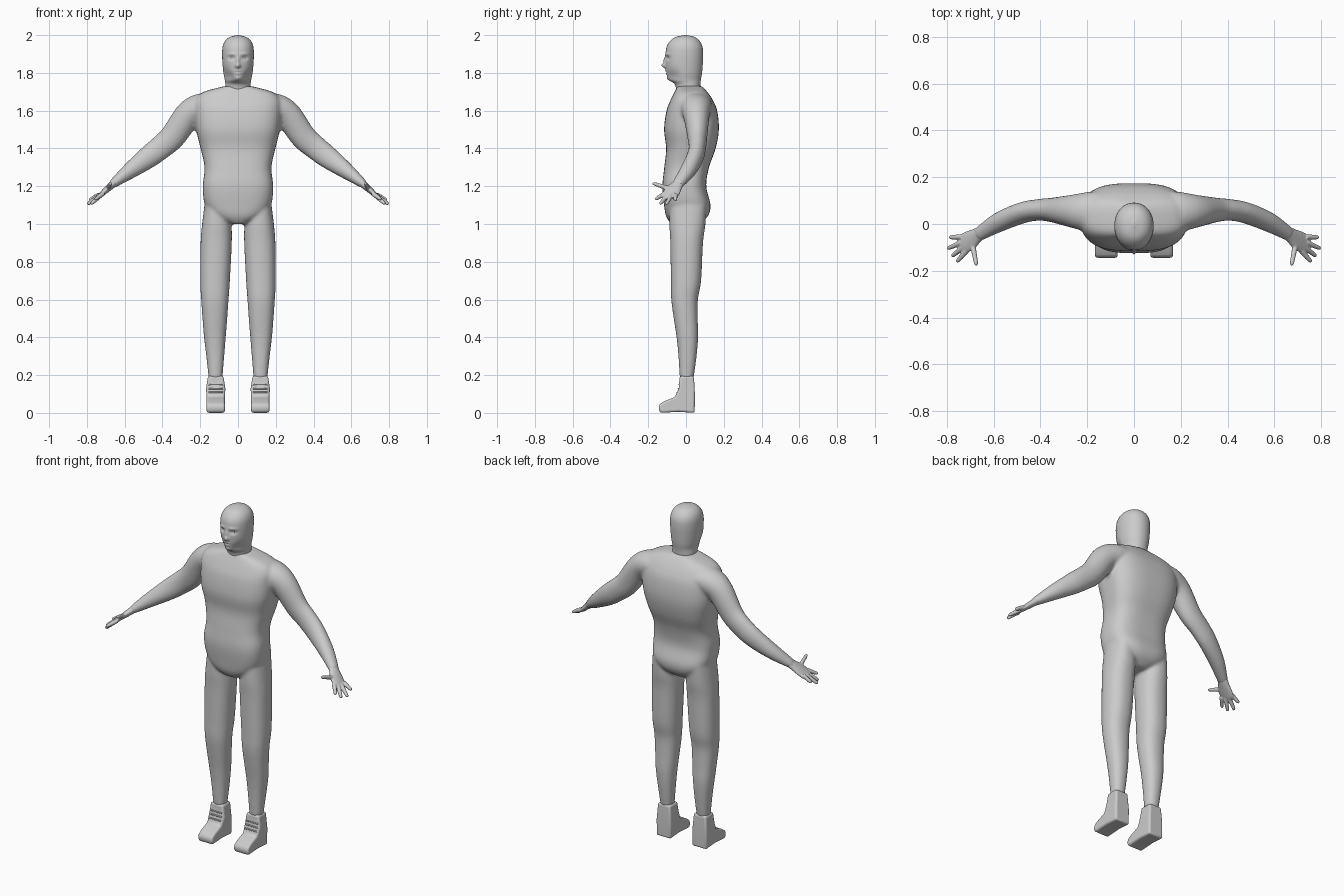
import bpy, bmesh, math
from mathutils import Vector

if "Cube" in bpy.data.objects:
    bpy.data.objects.remove(bpy.data.objects["Cube"])


def catmull(keys, steps):
    """Smoothly interpolate tuples of numbers."""
    out = []
    for i in range(len(keys) - 1):
        p0, p1 = keys[max(i - 1, 0)], keys[i]
        p2, p3 = keys[i + 1], keys[min(i + 2, len(keys) - 1)]
        for s in range(steps):
            t = s / steps
            out.append([0.5 * (2 * b + (c - a) * t + (2 * a - 5 * b + 4 * c - d) * t * t
                               + (3 * b - a - 3 * c + d) * t ** 3)
                        for a, b, c, d in zip(p0, p1, p2, p3)])
    out.append(list(keys[-1]))
    return out


def skin(bm, rings):
    """Bridge rings of points and cap both ends."""
    vs = [[bm.verts.new(p) for p in r] for r in rings]
    n = len(vs[0])
    for a, b in zip(vs, vs[1:]):
        for i in range(n):
            bm.faces.new((a[i], a[(i + 1) % n], b[(i + 1) % n], b[i]))
    bm.faces.new(vs[0][::-1])
    bm.faces.new(vs[-1])


def superellipse(n, p):
    for i in range(n):
        a = 2 * math.pi * i / n
        c, s = math.cos(a), math.sin(a)
        yield (math.copysign(abs(c) ** (2 / p), c), math.copysign(abs(s) ** (2 / p), s))


def column(bm, keys, p=2.0, sx=1, n=40, steps=5):
    """Horizontal sections: (z, x min, x max, y front, y back)."""
    rings = []
    for z, x0, x1, y0, y1 in catmull(keys, steps):
        rings.append([(sx * ((x0 + x1) / 2 + u * (x1 - x0) / 2),
                       (y0 + y1) / 2 + v * (y1 - y0) / 2, z) for u, v in superellipse(n, p)])
    skin(bm, rings)


def limb(bm, keys, sx=1, n=24, steps=5, axis=(0, 1, 0)):
    """Tube along a path: (x, y, z, half width, half thickness)."""
    ks = catmull(keys, steps)
    pts = [Vector(k[:3]) for k in ks]
    rings = []
    for i, k in enumerate(ks):
        t = (pts[min(i + 1, len(pts) - 1)] - pts[max(i - 1, 0)]).normalized()
        w = t.cross(Vector(axis)).normalized()
        u = w.cross(t)
        ring = [pts[i] + u * (a * k[3]) + w * (b * k[4]) for a, b in superellipse(n, 2)]
        rings.append([(sx * q.x, q.y, q.z) for q in ring])
    skin(bm, rings)


def finish(bm, name):
    bmesh.ops.recalc_face_normals(bm, faces=bm.faces)
    me = bpy.data.meshes.new(name)
    bm.to_mesh(me)
    bm.free()
    for f in me.polygons:
        f.use_smooth = True
    ob = bpy.data.objects.new(name, me)
    bpy.context.collection.objects.link(ob)
    return ob


def fuse(ob, voxel, smooth):
    m = ob.modifiers.new("fuse", 'REMESH')
    m.mode = 'VOXEL'
    m.voxel_size = voxel
    m.use_smooth_shade = True
    s = ob.modifiers.new("soften", 'SMOOTH')
    s.factor = 0.5
    s.iterations = smooth


# Body: torso, arms and legs fused into one skin
bm = bmesh.new()
torso = [(1.0, .04, -.08, .07), (1.04, .125, -.105, .115), (1.10, .175, -.116, .13),
         (1.2, .186, -.125, .107), (1.3, .177, -.115, .122), (1.4, .198, -.105, .157),
         (1.5, .222, -.116, .174), (1.6, .23, -.103, .165), (1.66, .225, -.08, .14),
         (1.70, .18, -.06, .112), (1.73, .07, -.045, .085)]
column(bm, [(z, -h, h, a, b) for z, h, a, b in torso], p=2.9, n=56)
for sx in (1, -1):
    limb(bm, [(.13, .05, 1.63, .09, .06), (.20, .052, 1.615, .085, .075),
              (.265, .055, 1.575, .07, .073), (.345, .06, 1.463, .053, .068),
              (.41, .06, 1.405, .046, .064), (.48, .047, 1.35, .045, .059),
              (.58, .006, 1.276, .042, .042), (.668, -.047, 1.208, .03, .022)], sx)
    column(bm, [(1.12, .05, .175, -.085, .11), (1.0, .035, .19, -.088, .103),
                (.9, .033, .198, -.083, .09), (.7, .043, .2, -.08, .08),
                (.6, .05, .195, -.078, .063), (.5, .057, .188, -.065, .062),
                (.4, .065, .18, -.05, .064), (.3, .073, .168, -.04, .056),
                (.18, .083, .155, -.033, .04)], p=2.3, sx=sx)
fuse(finish(bm, "body"), .009, 5)

# Head and neck, with the face pushed in and out of the front
bm = bmesh.new()
head = [(1.70, .068, -.05, .075), (1.74, .067, -.06, .076), (1.765, .07, -.092, .079),
        (1.80, .077, -.103, .085), (1.85, .082, -.108, .089), (1.9, .084, -.108, .091),
        (1.94, .081, -.102, .087), (1.97, .068, -.083, .071), (1.99, .043, -.055, .045),
        (2.0, .004, -.008, .006)]
column(bm, [(z, -h, h, a, b) for z, h, a, b in head], p=2.1, n=96, steps=8)
bumps = [(0, 1.838, .013, .012, -.022), (0, 1.865, .009, .02, -.010),
         (.034, 1.878, .017, .010, .011), (.034, 1.90, .024, .007, -.005),
         (0, 1.811, .020, .004, -.006), (0, 1.803, .022, .0025, .005),
         (0, 1.796, .018, .004, -.006), (0, 1.77, .018, .010, -.006)]
for v in bm.verts:
    if v.co.y < -.02:
        x, z = abs(v.co.x), v.co.z
        v.co.y += sum(d * math.exp(-((x - cx) / wx) ** 2 - ((z - cz) / wz) ** 2)
                      for cx, cz, wx, wz, d in bumps)
        jaw = math.exp(-((z - 1.775) / .035) ** 2)
        v.co.x *= 1 - .3 * jaw * min(1, (-.02 - v.co.y) / .06)
finish(bm, "head")

# Eyes
bm = bmesh.new()
bmesh.ops.create_uvsphere(bm, u_segments=16, v_segments=10, radius=1)
for v in bm.verts:
    v.co = (.034 + v.co.x * .012, -.083 + v.co.y * .008, 1.877 + v.co.z * .006)
finish(bm, "eyes").modifiers.new("mirror", 'MIRROR')

# Hands: palm, four fingers and a thumb
bm = bmesh.new()
limb(bm, [(.655, -.038, 1.218, .029, .021), (.675, -.052, 1.2, .034, .019),
          (.70, -.07, 1.178, .043, .016), (.73, -.085, 1.152, .043, .012),
          (.742, -.09, 1.143, .034, .009)])
fingers = [((.735, -.055, 1.155), (.789, -.057, 1.125)), ((.735, -.078, 1.15), (.797, -.105, 1.104)),
           ((.73, -.1, 1.15), (.778, -.138, 1.106)), ((.715, -.115, 1.16), (.757, -.162, 1.13)),
           ((.69, -.085, 1.185), (.673, -.177, 1.216))]
for a, b in fingers:
    a, b = Vector(a), Vector(b)
    mid = a.lerp(b, .5)
    limb(bm, [(*a, .013, .012), (*mid, .0115, .0105), (*a.lerp(b, .9), .009, .0085),
              (*b, .004, .004)], n=14, axis=(.3, .2, .9))
hand = finish(bm, "hands")
fuse(hand, .004, 2)
hand.modifiers.new("mirror", 'MIRROR')

# Feet: side profile extruded across and rounded
profile = [(.046, 0), (.047, .1), (.042, .195), (-.034, .195), (-.038, .13), (-.058, .085),
           (-.115, .062), (-.141, .045), (-.146, .02), (-.135, 0), (-.04, .006)]
bm = bmesh.new()
f = bm.faces.new([bm.verts.new((.07, y, z)) for y, z in profile])
ext = bmesh.ops.extrude_face_region(bm, geom=[f])
for v in ext["geom"]:
    if isinstance(v, bmesh.types.BMVert):
        v.co.x = .166
for v in bm.verts:
    if v.co.z > .15:
        v.co.x = .118 + (v.co.x - .118) * .86
foot = finish(bm, "feet")
b = foot.modifiers.new("round", 'BEVEL')
b.width, b.segments, b.limit_method, b.angle_limit = .016, 4, 'ANGLE', math.radians(40)
foot.modifiers.new("mirror", 'MIRROR')
bpy.context.view_layer.objects.active = foot
foot.select_set(True)
bpy.ops.object.shade_smooth_by_angle(angle=math.radians(35))

# Instep ribs
bm = bmesh.new()
for y, z in ((-.036, .15), (-.039, .128), (-.047, .108)):
    limb(bm, [(.08, y, z, .005, .004), (.118, y, z, .005, .004), (.156, y, z, .005, .004)],
         n=8, steps=1)
finish(bm, "instep_ribs").modifiers.new("mirror", 'MIRROR')
